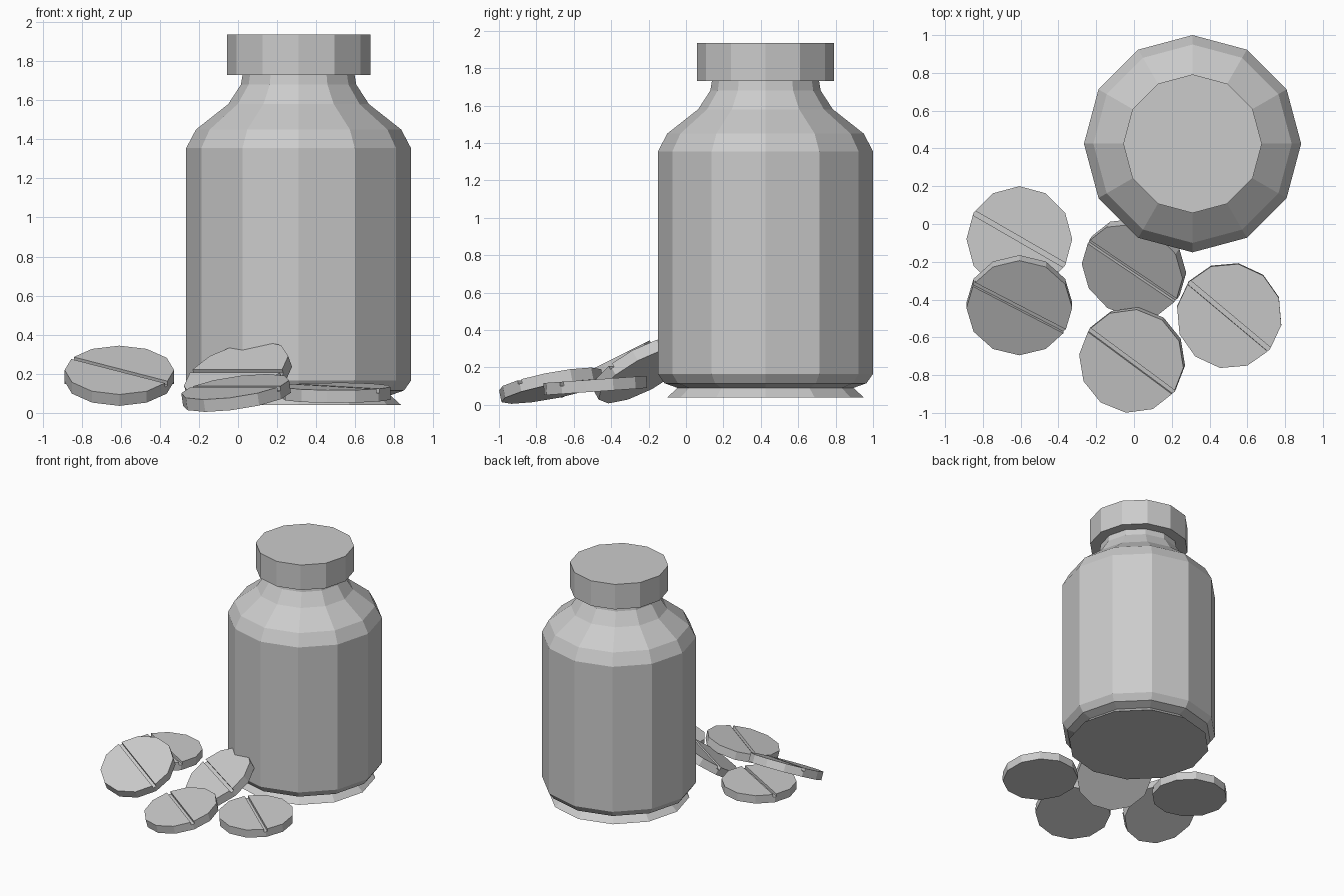
import bpy, bmesh
from math import radians, cos, sin, pi
from mathutils import Matrix, Vector

if "Cube" in bpy.data.objects:
    bpy.data.objects.remove(bpy.data.objects["Cube"])

SIDES = 12
BOTTLE = (0.31, 0.425, 0)


def add_object(name, mesh):
    ob = bpy.data.objects.new(name, mesh)
    bpy.context.collection.objects.link(ob)
    return ob


def lathe(name, profile, location=(0, 0, 0)):
    """Closed faceted solid from (radius, z) points, bottom to top."""
    bm = bmesh.new()
    rings = [[bm.verts.new((r * cos(2 * pi * i / SIDES), r * sin(2 * pi * i / SIDES), z))
              for i in range(SIDES)] for r, z in profile]
    for lo, hi in zip(rings, rings[1:]):
        for i in range(SIDES):
            j = (i + 1) % SIDES
            bm.faces.new((lo[i], lo[j], hi[j], hi[i]))
    bm.faces.new(rings[0][::-1])
    bm.faces.new(rings[-1])
    mesh = bpy.data.meshes.new(name)
    bm.to_mesh(mesh)
    bm.free()
    ob = add_object(name, mesh)
    ob.location = location
    return ob


# Bottle with flared foot, rounded base, shoulders and neck
lathe("bottle", [(0.525, 0.04), (0.47, 0.09), (0.54, 0.115), (0.575, 0.165),
                 (0.575, 1.355), (0.525, 1.45), (0.36, 1.58), (0.295, 1.68),
                 (0.285, 1.74)], BOTTLE)

# Cap
lathe("cap", [(0.367, 1.73), (0.367, 1.935)], BOTTLE)

# Scored tablet: disc with a groove cut across its top
T = 0.065
disc = lathe("tablet_blank", [(0.28, -T / 2), (0.28, T / 2)])
bm = bmesh.new()
bmesh.ops.create_cube(bm, size=1, matrix=Matrix.Translation((0, 0, T / 2))
                      @ Matrix.Rotation(radians(-30), 4, 'Z')
                      @ Matrix.Diagonal((0.8, 0.026, 0.044, 1)))
cut_mesh = bpy.data.meshes.new("groove_cutter")
bm.to_mesh(cut_mesh)
bm.free()
cutter = add_object("groove_cutter", cut_mesh)
cutter.hide_render = True
mod = disc.modifiers.new("groove", 'BOOLEAN')
mod.operation = 'DIFFERENCE'
mod.solver = 'EXACT'
mod.object = cutter
deps = bpy.context.evaluated_depsgraph_get()
tablet_mesh = bpy.data.meshes.new_from_object(disc.evaluated_get(deps))
bpy.data.objects.remove(disc)
bpy.data.objects.remove(cutter)

# Tablets: centre, spin, tilt, direction of the raised side (degrees)
tablets = [
    ((-0.607, -0.08, 0.18), 0, 0, 90),
    ((-0.607, -0.43, 0.19), 0, 26.5, 90),
    ((0.0, -0.235, 0.187), -4, 33, 56),
    ((-0.01, -0.72, 0.102), -6.5, 13.5, 53.5),
    ((0.504, -0.485, 0.103), -10, 4, 90),
]
for n, (centre, spin, tilt, high) in enumerate(tablets, 1):
    ob = add_object(f"tablet_{n}", tablet_mesh)
    h = radians(high)
    axis = Vector((sin(h), -cos(h), 0))
    ob.matrix_world = (Matrix.Translation(centre)
                       @ Matrix.Rotation(radians(tilt), 4, axis)
                       @ Matrix.Rotation(radians(spin), 4, 'Z'))
